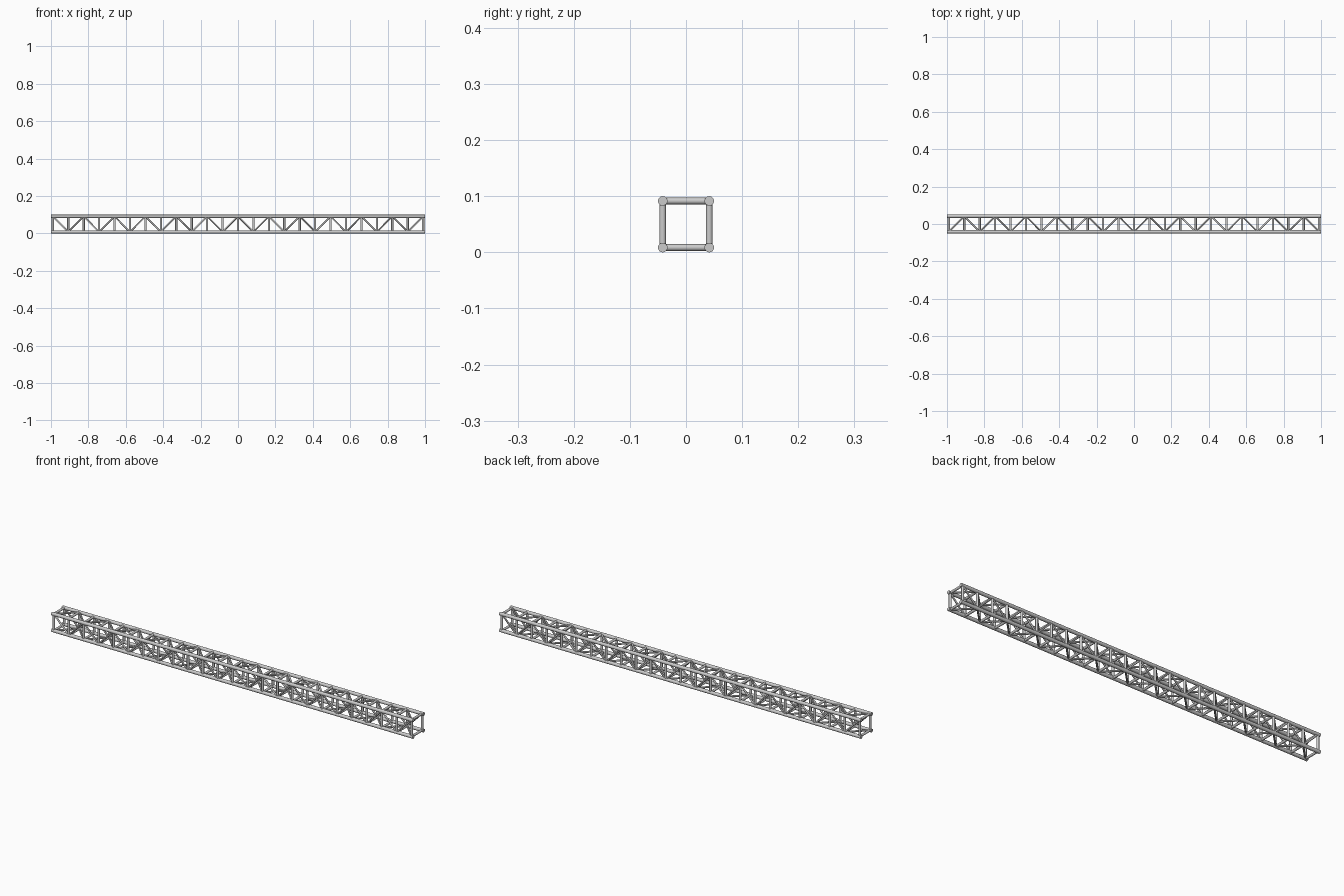
import bpy, bmesh
from mathutils import Vector, Matrix

if "Cube" in bpy.data.objects:
    bpy.data.objects.remove(bpy.data.objects["Cube"])

BAYS, END = 24, 0.99
HALF, MID = 0.0415, 0.05      # chord offset from axis, axis height
R_CHORD, R_STRUT, R_DIAG = 0.0085, 0.006, 0.0045
STEP = 2 * END / BAYS


def tube(bm, a, b, r, sides):
    a, b = Vector(a), Vector(b)
    d = b - a
    m = Matrix.Translation((a + b) / 2) @ d.to_track_quat('Z', 'Y').to_matrix().to_4x4()
    bmesh.ops.create_cone(bm, cap_ends=True, segments=sides, radius1=r, radius2=r,
                          depth=d.length, matrix=m)


def build(name, tubes, r, sides):
    bm = bmesh.new()
    for a, b in tubes:
        tube(bm, a, b, r, sides)
    me = bpy.data.meshes.new(name)
    bm.to_mesh(me)
    bm.free()
    ob = bpy.data.objects.new(name, me)
    bpy.context.collection.objects.link(ob)
    bpy.context.view_layer.objects.active = ob
    bpy.ops.object.select_all(action='DESELECT')
    ob.select_set(True)
    bpy.ops.object.shade_smooth_by_angle()


def side(x, s, t):   # point on the front/back faces
    return (x, s * HALF, MID + t * HALF)


def flat(x, s, t):   # point on the top/bottom faces
    return (x, t * HALF, MID + s * HALF)


# four long corner tubes
build("chords", [(side(-1, s, t), side(1, s, t)) for s in (-1, 1) for t in (-1, 1)],
      R_CHORD, 20)

xs = [-END + i * STEP for i in range(BAYS + 1)]
for name, point, first in (("side", side, 1), ("flat", flat, -1)):
    # square cross struts at every bay
    build(name + "_struts", [(point(x, s, -1), point(x, s, 1))
                             for x in xs for s in (-1, 1)], R_STRUT, 14)
    # zigzag diagonals
    build(name + "_diagonals",
          [(point(xs[i], s, first * (-1) ** i), point(xs[i + 1], s, -first * (-1) ** i))
           for i in range(BAYS) for s in (-1, 1)], R_DIAG, 12)
